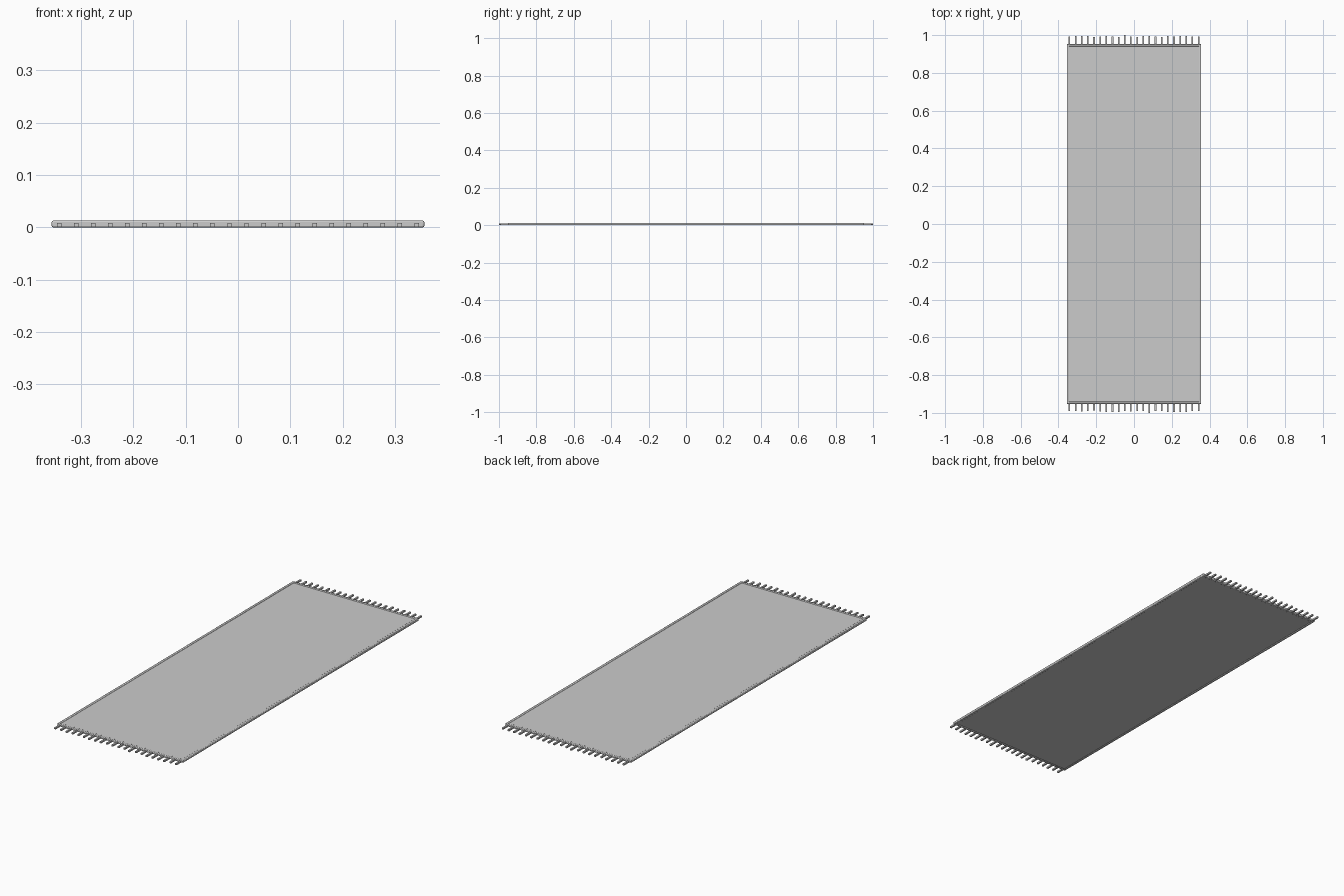
import bpy, random

if "Cube" in bpy.data.objects:
    bpy.data.objects.remove(bpy.data.objects["Cube"])

random.seed(4)
HX, HY, TOP = 0.356, 0.953, 0.013
RIM = 0.013


def box(name, x0, x1, y0, y1, z0, z1, bevel=0.0):
    bpy.ops.mesh.primitive_cube_add(
        size=1, location=((x0 + x1) / 2, (y0 + y1) / 2, (z0 + z1) / 2))
    o = bpy.context.object
    o.name = name
    o.scale = (x1 - x0, y1 - y0, z1 - z0)
    bpy.ops.object.transform_apply(location=False, rotation=False, scale=True)
    if bevel:
        m = o.modifiers.new("soft_edge", 'BEVEL')
        m.width, m.segments = bevel, 2
        bpy.ops.object.shade_smooth_by_angle()
    return o


# Woven field, slightly recessed inside the binding
box("rug_field", -HX + 0.008, HX - 0.008, -HY + 0.008, HY - 0.008, 0.002, 0.0105)

# Raised binding around all four edges
for s, side in ((-1, "left"), (1, "right")):
    a, b = sorted((s * HX, s * (HX - RIM)))
    box("binding_" + side, a, b, -HY, HY, 0, TOP, 0.003)
for s, side in ((-1, "front"), (1, "back")):
    a, b = sorted((s * HY, s * (HY - RIM)))
    box("binding_" + side, -HX + 0.004, HX - 0.004, a, b, 0, TOP, 0.003)

# Fringe tassels at both short ends
N = 22
for s, side in ((-1, "front"), (1, "back")):
    for i in range(N):
        x = -0.342 + 0.684 * i / (N - 1)
        tip = 1.0 if i == (9 if s > 0 else 13) else random.uniform(0.988, 0.997)
        a, b = sorted((s * (HY - 0.006), s * tip))
        box(f"tassel_{side}_{i}", x - 0.0042, x + 0.0042, a, b, 0.0005, 0.0085)
